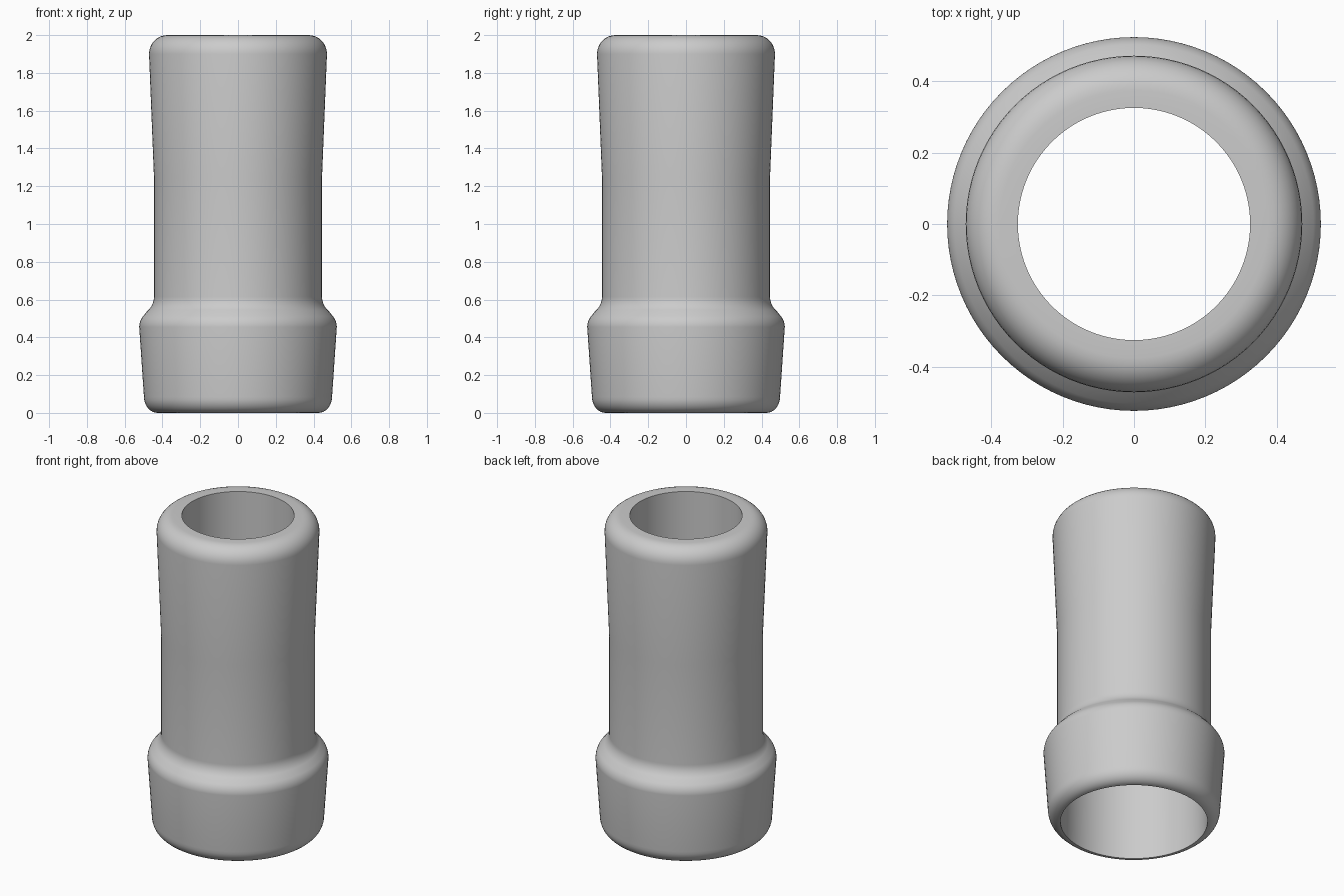
import bpy
import math
import bmesh

SEGMENTS = 96

cube = bpy.data.objects.get("Cube")
if cube:
    bpy.data.objects.remove(cube, do_unlink=True)

# Plain grey plastic
grey = bpy.data.materials.new("grey_plastic")
grey.use_nodes = True
colour = (0.6, 0.6, 0.6, 1)
grey.diffuse_color = colour
grey.node_tree.nodes["Principled BSDF"].inputs["Base Color"].default_value = colour


def arc(centre, radii, start, end, steps=8):
    """Points of an elliptical arc in the radius/height plane."""
    angles = [math.radians(start + (end - start) * i / steps) for i in range(steps + 1)]
    return [(centre[0] + radii[0] * math.cos(a), centre[1] + radii[1] * math.sin(a))
            for a in angles]


# Closed wall section: outside from bottom to top, then bore back down
profile = arc((0.425, 0.085), (0.073, 0.085), -90, 0)        # rounded foot
profile += arc((0.433, 0.455), (0.09, 0.09), 0, 45)          # shoulder
profile += arc((0.545, 0.615), (0.1, 0.1), 230, 180)         # neck fillet
profile += [(0.445, 1.25)]                                   # sleeve
profile += arc((0.375, 1.9), (0.096, 0.1), 0, 90)            # rounded lip
profile += [(0.325, 2.0), (0.325, 0.56), (0.42, 0.56)]       # bore and socket step

# Spin the section around the vertical axis
bm = bmesh.new()
rings = []
for radius, height in profile:
    rings.append([bm.verts.new((radius * math.cos(t), radius * math.sin(t), height))
                  for t in (2 * math.pi * i / SEGMENTS for i in range(SEGMENTS))])
for lower, upper in zip(rings, rings[1:] + rings[:1]):
    for i in range(SEGMENTS):
        j = (i + 1) % SEGMENTS
        bm.faces.new((lower[i], lower[j], upper[j], upper[i]))
bmesh.ops.recalc_face_normals(bm, faces=bm.faces)

mesh = bpy.data.meshes.new("pipe_sleeve")
bm.to_mesh(mesh)
bm.free()
mesh.materials.append(grey)
sleeve = bpy.data.objects.new("pipe_sleeve", mesh)
bpy.context.collection.objects.link(sleeve)

# Smooth shading with crisp bore edges
bpy.ops.object.select_all(action="DESELECT")
sleeve.select_set(True)
bpy.context.view_layer.objects.active = sleeve
bpy.ops.object.shade_smooth_by_angle(angle=math.radians(35))
